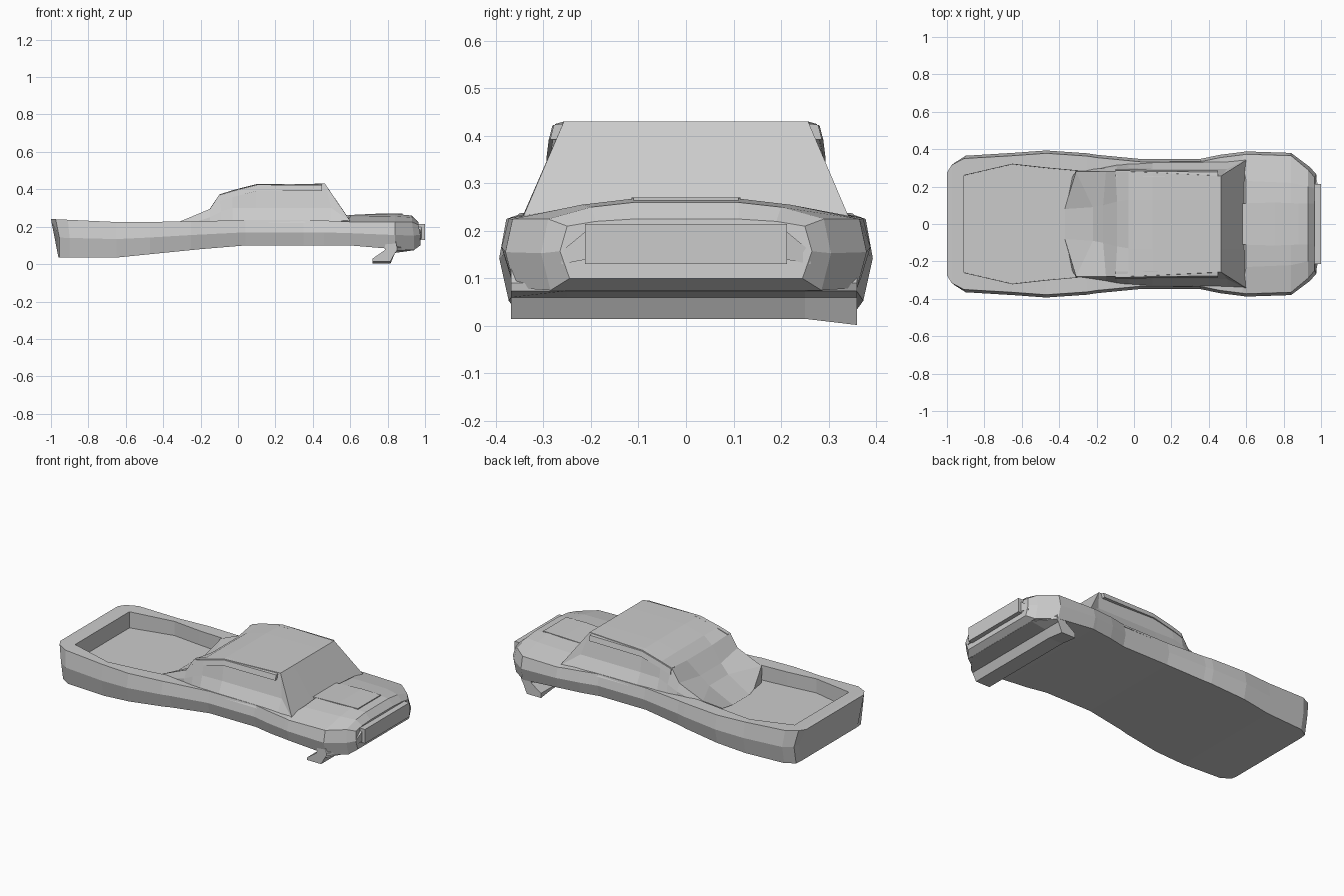
import bpy, bmesh


def make(name, bm):
    bmesh.ops.remove_doubles(bm, verts=bm.verts, dist=0.0005)
    bmesh.ops.recalc_face_normals(bm, faces=bm.faces)
    mesh = bpy.data.meshes.new(name)
    bm.to_mesh(mesh)
    bm.free()
    obj = bpy.data.objects.new(name, mesh)
    bpy.context.collection.objects.link(obj)
    return obj


def loft(name, loops):
    """Skin closed sections and cap both ends."""
    bm = bmesh.new()
    rings = [[bm.verts.new(p) for p in loop] for loop in loops]
    n = len(rings[0])
    for a, b in zip(rings, rings[1:]):
        for i in range(n):
            j = (i + 1) % n
            bm.faces.new((a[i], a[j], b[j], b[i]))
    bm.faces.new(rings[0])
    bm.faces.new(rings[-1])
    return make(name, bm)


def mirrored(half):
    return half + [(x, -y, z) for x, y, z in reversed(half)]


def body_section(x, xb, w, zb, zt, y2, z2, y3, z3):
    # Sill, bulging flank, shoulder, then the deck or bed
    zm = zb + (zt - zb) * 0.52
    return mirrored([(xb, w - 0.02, zb), (xb, w, zm), (x, w - 0.015, zt),
                     (x, y2, z2), (x, y3, z3)])


# Main body: tail, sunken cargo bed, cab deck
tail_stations = [
    (-1.00, -0.96, 0.29, 0.035, 0.24, 0.15, 0.24, 0.10, 0.24),
    (-0.975, -0.955, 0.33, 0.035, 0.24, 0.20, 0.24, 0.15, 0.24),
    (-0.91, -0.90, 0.365, 0.035, 0.237, 0.26, 0.237, 0.259, 0.237),
    (-0.909, -0.899, 0.365, 0.035, 0.237, 0.26, 0.237, 0.259, 0.14),
    (-0.65, -0.65, 0.38, 0.035, 0.225, 0.32, 0.225, 0.319, 0.14),
    (-0.47, -0.47, 0.393, 0.053, 0.225, 0.30, 0.225, 0.299, 0.14),
    (-0.25, -0.25, 0.378, 0.075, 0.23, 0.28, 0.23, 0.279, 0.14),
    (-0.20, -0.20, 0.37, 0.08, 0.23, 0.28, 0.23, 0.26, 0.23),
    (0.04, 0.04, 0.347, 0.10, 0.235, 0.30, 0.235, 0.20, 0.235),
    (0.35, 0.35, 0.347, 0.10, 0.235, 0.30, 0.235, 0.20, 0.235),
]
# Hood and nose
nose_stations = [
    (0.46, 0.46, 0.37, 0.10, 0.233, 0.30, 0.233, 0.20, 0.233),
    (0.58, 0.58, 0.385, 0.10, 0.228, 0.32, 0.235, 0.11, 0.24),
    (0.60, 0.60, 0.388, 0.10, 0.226, 0.23, 0.252, 0.11, 0.262),
    (0.84, 0.84, 0.38, 0.08, 0.225, 0.22, 0.255, 0.11, 0.268),
    (0.93, 0.94, 0.305, 0.075, 0.225, 0.20, 0.25, 0.11, 0.26),
    (0.965, 0.975, 0.265, 0.10, 0.21, 0.19, 0.22, 0.11, 0.225),
]
loft("truck_body", [body_section(*s) for s in tail_stations + nose_stations])


# Raised hood panel
def panel_section(x, y, z):
    return [(x, -y, z - 0.03), (x, y, z - 0.03), (x, y, z), (x, -y, z)]


loft("hood_panel", [panel_section(0.58, 0.11, 0.262), panel_section(0.75, 0.115, 0.27),
                    panel_section(0.88, 0.11, 0.27)])

# Cab: sloping rear window, flat roof, raked windscreen (rails: sill, belt, edge, centre)
cab_stations = [
    [(-0.33, 0.25, 0.13), (-0.33, 0.25, 0.14), (-0.35, 0.15, 0.145), (-0.37, 0.08, 0.145)],
    [(-0.31, 0.28, 0.15), (-0.31, 0.285, 0.20), (-0.31, 0.28, 0.228), (-0.22, 0.09, 0.225)],
    [(-0.15, 0.31, 0.20), (-0.15, 0.30, 0.25), (-0.15, 0.28, 0.295), (-0.165, 0.10, 0.275)],
    [(-0.09, 0.32, 0.21), (-0.09, 0.305, 0.28), (-0.10, 0.28, 0.372), (-0.09, 0.12, 0.355)],
    [(-0.03, 0.325, 0.22), (-0.03, 0.30, 0.30), (-0.03, 0.28, 0.393), (-0.03, 0.13, 0.395)],
    [(0.10, 0.335, 0.22), (0.10, 0.295, 0.30), (0.10, 0.275, 0.425), (0.10, 0.13, 0.428)],
    [(0.50, 0.34, 0.22), (0.50, 0.295, 0.30), (0.465, 0.257, 0.43), (0.465, 0.13, 0.43)],
    [(0.60, 0.345, 0.22), (0.60, 0.345, 0.228), (0.597, 0.34, 0.235), (0.597, 0.13, 0.237)],
]
loft("cab", [mirrored(s) for s in cab_stations])


# Roof-edge pillars standing slightly proud of the side windows
def pillar_section(side, x, y, z):
    return [(x, side * (y - 0.03), z), (x, side * y, z - 0.004),
            (x, side * (y + 0.008), z - 0.035), (x, side * (y - 0.03), z - 0.035)]


for side, label in ((1, "left"), (-1, "right")):
    path = [(-0.10, 0.285, 0.372), (-0.03, 0.285, 0.393), (0.10, 0.281, 0.426), (0.45, 0.278, 0.427)]
    loft("roof_rail_" + label, [pillar_section(side, *p) for p in path])


# Front chin: undercut lip tapering back at the corners
def chin_section(y, front, low):
    return [(x, y, z) for x, z in ((0.72, low), (0.815, low), (0.84, 0.06), (front, 0.074),
                                   (front, 0.09), (0.84, 0.14), (0.79, 0.14), (0.785, 0.075),
                                   (0.72, 0.03))]


loft("front_chin", [chin_section(-0.368, 0.85, 0.015), chin_section(-0.25, 0.94, 0.015),
                    chin_section(0.25, 0.94, 0.015), chin_section(0.36, 0.85, 0.002)])

# Grille block
loft("grille", [[(x, -0.213, 0.13), (x, 0.213, 0.13), (x, 0.213, 0.215), (x, -0.213, 0.215)]
                for x in (0.93, 1.0)])

# Wedge lamps beside the grille
for side, label in ((1, "left"), (-1, "right")):
    loft("lamp_" + label, [[(x, side * 0.21, 0.14), (x - 0.01, side * 0.262, 0.13),
                            (x - 0.01, side * 0.262, 0.157), (x, side * 0.21, 0.20)]
                           for x in (0.93, 0.982)])
